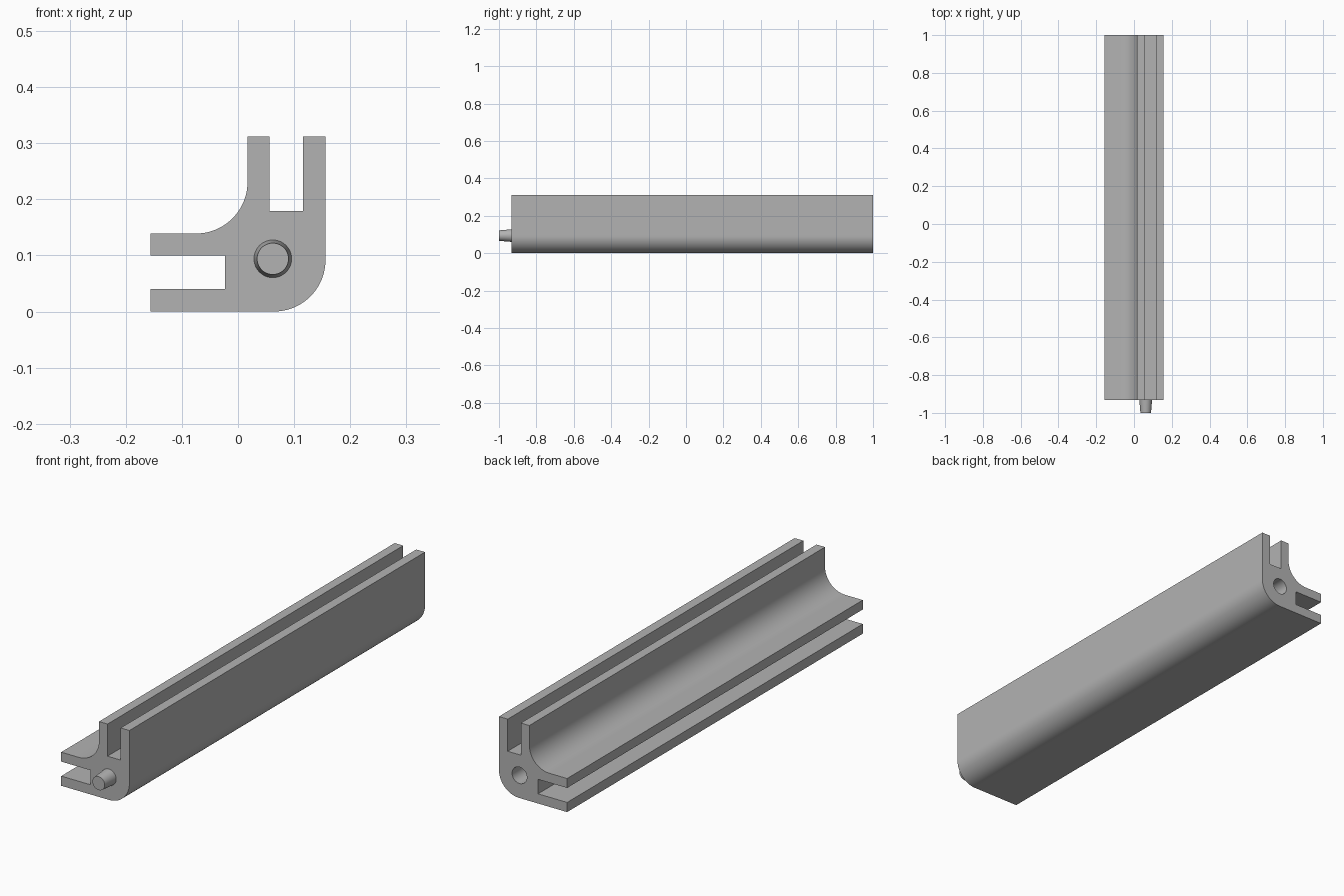
import bpy, bmesh, math
from mathutils import Matrix

cube = bpy.data.objects.get("Cube")
if cube:
    bpy.data.objects.remove(cube, do_unlink=True)

grey = bpy.data.materials.new("light grey")
grey.use_nodes = True
grey.diffuse_color = (0.45, 0.45, 0.45, 1)
grey.node_tree.nodes["Principled BSDF"].inputs["Base Color"].default_value = grey.diffuse_color

FRONT, BACK = -0.933, 1.0
HALF, R = 0.156, 0.092          # half width, corner radius
PIN_X, PIN_Z = 0.062, 0.094


def finish(name, bm):
    bmesh.ops.recalc_face_normals(bm, faces=bm.faces)
    mesh = bpy.data.meshes.new(name)
    bm.to_mesh(mesh)
    bm.free()
    mesh.materials.append(grey)
    ob = bpy.data.objects.new(name, mesh)
    bpy.context.collection.objects.link(ob)
    return ob


def smooth(ob):
    bpy.ops.object.select_all(action="DESELECT")
    ob.select_set(True)
    bpy.context.view_layer.objects.active = ob
    bpy.ops.object.shade_smooth_by_angle(angle=math.radians(30))


def arc(cx, cz, r, start, end, n=20):
    angles = [math.radians(start + (end - start) * i / n) for i in range(n + 1)]
    return [(cx + r * math.cos(a), cz + r * math.sin(a)) for a in angles]


def peg(name, r_front, r_back, y0, y1):
    # Round tapered peg along the y axis
    bm = bmesh.new()
    place = Matrix.Translation((PIN_X, (y0 + y1) / 2, PIN_Z)) @ Matrix.Rotation(-math.pi / 2, 4, "X")
    bmesh.ops.create_cone(bm, cap_ends=True, segments=48, radius1=r_front, radius2=r_back,
                          depth=y1 - y0, matrix=place)
    return finish(name, bm)


# Half of the L section, from the outer corner to the inner fillet;
# the other half is its reflection across the diagonal
half = arc(HALF - R, R, R, -45, -90, 12)
half += [(-HALF, 0), (-HALF, 0.04), (-0.023, 0.04), (-0.023, 0.1), (-HALF, 0.1), (-HALF, 0.139)]
half += arc(0.017 - R, 0.139 + R, R, -90, -45, 12)
mirrored = [(HALF - z, HALF - x) for x, z in half]
outline = half + mirrored[-2:0:-1]

bm = bmesh.new()
section = bm.faces.new([bm.verts.new((x, FRONT, z)) for x, z in outline])
extruded = bmesh.ops.extrude_face_region(bm, geom=[section])
bmesh.ops.translate(bm, vec=(0, BACK - FRONT, 0),
                    verts=[v for v in extruded["geom"] if isinstance(v, bmesh.types.BMVert)])
rail = finish("corner_rail", bm)

# Blind socket in the back end
cutter = peg("socket_cutter", 0.034, 0.034, BACK - 0.08, BACK + 0.05)
cutter.hide_render = True
cut = rail.modifiers.new("socket", "BOOLEAN")
cut.operation = "DIFFERENCE"
cut.solver = "EXACT"
cut.object = cutter
bpy.context.view_layer.objects.active = rail
bpy.ops.object.modifier_apply(modifier=cut.name)
bpy.data.objects.remove(cutter, do_unlink=True)
smooth(rail)

# Tapered pin on the front end
smooth(peg("locating_pin", 0.028, 0.034, -1.0, FRONT + 0.005))
